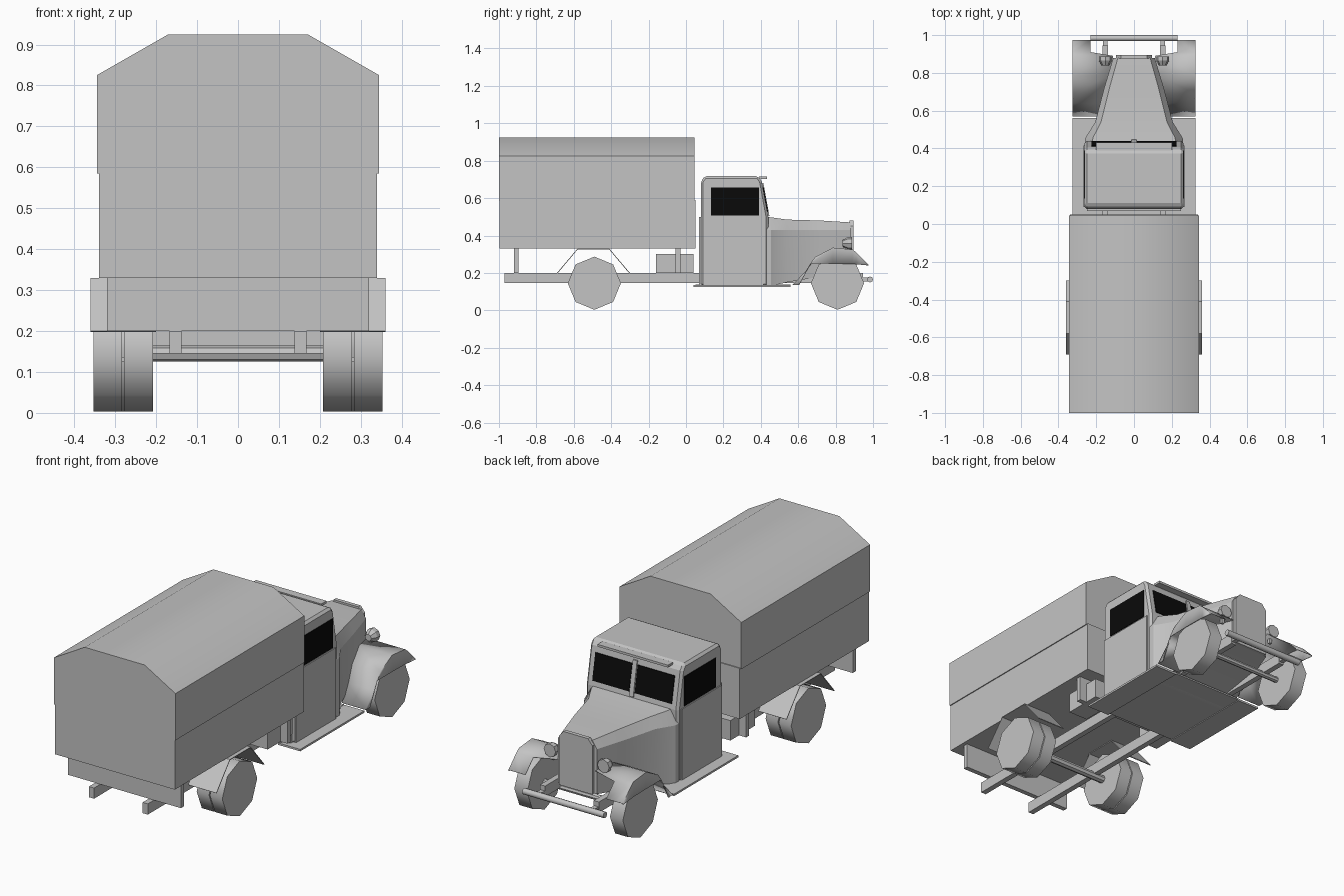
import bpy, bmesh, math
from mathutils import Vector

cube = bpy.data.objects.get("Cube")
if cube:
    bpy.data.objects.remove(cube, do_unlink=True)


def material(name, rgb):
    m = bpy.data.materials.new(name)
    m.use_nodes = True
    m.diffuse_color = (*rgb, 1)
    m.node_tree.nodes["Principled BSDF"].inputs["Base Color"].default_value = (*rgb, 1)
    return m


GREY = material("primer grey", (0.55, 0.55, 0.55))
BLACK = material("window black", (0.003, 0.003, 0.003))


def loft(name, rows, mat=GREY, solid=True, smooth=0):
    """Skin rows of points; solid closes each row into a ring and caps the ends."""
    bm = bmesh.new()
    grid = [[bm.verts.new(p) for p in row] for row in rows]
    n = len(rows[0])
    for a, b in zip(grid, grid[1:]):
        for i in range(n if solid else n - 1):
            j = (i + 1) % n
            bm.faces.new((a[i], a[j], b[j], b[i]))
    if solid:
        bm.faces.new(grid[0])
        bm.faces.new(grid[-1])
    bmesh.ops.recalc_face_normals(bm, faces=bm.faces)
    mesh = bpy.data.meshes.new(name)
    bm.to_mesh(mesh)
    bm.free()
    mesh.materials.append(mat)
    ob = bpy.data.objects.new(name, mesh)
    bpy.context.collection.objects.link(ob)
    if smooth:
        bpy.ops.object.select_all(action='DESELECT')
        ob.select_set(True)
        bpy.context.view_layer.objects.active = ob
        bpy.ops.object.shade_smooth_by_angle(angle=math.radians(smooth))
    return ob


def prism_x(name, yz, x0, x1, **kw):
    return loft(name, [[(x, y, z) for y, z in yz] for x in (x0, x1)], **kw)


def prism_y(name, xz, y0, y1, **kw):
    return loft(name, [[(x, y, z) for x, z in xz] for y in (y0, y1)], **kw)


def box(name, x0, x1, y0, y1, z0, z1, **kw):
    return prism_x(name, [(y0, z0), (y1, z0), (y1, z1), (y0, z1)], x0, x1, **kw)


def ring(cy, cz, r, n):
    return [(cy + r * math.sin(k * math.tau / n), cz + r * math.cos(k * math.tau / n)) for k in range(n)]


def symmetric(half):
    return half + [(-x, z) for x, z in reversed(half)]


def bevel(ob, width):
    mod = ob.modifiers.new("bevel", 'BEVEL')
    mod.width = width
    mod.segments = 1


def thicken(ob, t):
    ob.modifiers.new("thickness", 'SOLIDIFY').thickness = t


# Cargo body and canvas cover
prism_y("canvas_cover", symmetric([(0.345, 0.585), (0.345, 0.825), (0.17, 0.925)]),
        -1, 0.045, smooth=35)
box("cargo_bed", -0.34, 0.34, -0.998, 0.05, 0.33, 0.59)
box("rear_bed_support", -0.32, 0.32, -0.92, -0.895, 0.2, 0.33)
box("front_bed_support", -0.32, 0.32, -0.055, -0.03, 0.2, 0.33)

# Cab
cab = prism_x("cab", [(0.08, 0.13), (0.44, 0.13), (0.44, 0.5), (0.405, 0.69),
                      (0.385, 0.718), (0.1, 0.718), (0.08, 0.69)], -0.262, 0.262)
bevel(cab, 0.012)
box("cab_back_panel", -0.25, 0.25, 0.07, 0.085, 0.135, 0.5)
box("sun_visor", -0.2, 0.2, 0.39, 0.432, 0.703, 0.715)


def screen(name, x0, x1, z0, z1, t, mat):
    slope = lambda z: 0.44 - 0.184 * (z - 0.5)
    prism_x(name, [(slope(z0) - 0.002, z0), (slope(z0) + t, z0),
                   (slope(z1) + t, z1), (slope(z1) - 0.002, z1)], x0, x1, mat=mat)


screen("windscreen_pillar", -0.012, 0.012, 0.505, 0.68, 0.007, GREY)

# Bonnet and radiator
sections = [(0.43, 0.26, 0.13, 0.43, 0.50, 0.04), (0.455, 0.258, 0.13, 0.43, 0.497, 0.04),
            (0.54, 0.205, 0.15, 0.43, 0.485, 0.03), (0.72, 0.158, 0.18, 0.43, 0.48, 0.028),
            (0.88, 0.11, 0.2, 0.43, 0.47, 0.025)]
loft("bonnet", [[(x, y, z) for x, z in symmetric([(w, low), (w, side), (w - c, top)])]
                for y, w, low, side, top, c in sections], smooth=25)
prism_y("radiator", symmetric([(0.095, 0.2), (0.095, 0.45), (0.07, 0.48)]), 0.875, 0.895)

# Chassis
box("cab_floor", -0.21, 0.21, 0.05, 0.56, 0.13, 0.138)
prism_x("bumper", ring(0.984, 0.165, 0.016, 8), -0.23, 0.23, smooth=50)
prism_x("rear_axle", ring(-0.49, 0.145, 0.02, 8), -0.25, 0.25)
prism_x("front_axle", ring(0.81, 0.145, 0.015, 8), -0.26, 0.26)

# Front wing outline: y, z of crown, inner x, then y, z of the skirt edge
wing = [(0.975, 0.245, 0.23, 0.975, 0.24), (0.91, 0.31, 0.23, 0.91, 0.246),
        (0.89, 0.325, 0.11, 0.89, 0.248), (0.785, 0.335, 0.13, 0.785, 0.25),
        (0.69, 0.285, 0.15, 0.665, 0.25), (0.64, 0.21, 0.17, 0.635, 0.19),
        (0.57, 0.137, 0.19, 0.605, 0.135)]
rear_guard = [(-0.69, 0.2), (-0.58, 0.33), (-0.41, 0.33), (-0.30, 0.2)]

# Parts found on both sides
for side, s in (("right", -1), ("left", 1)):
    box(side + "_door", s * 0.25, s * 0.267, 0.09, 0.415, 0.135, 0.5)
    box(side + "_door_window", s * 0.26, s * 0.266, 0.135, 0.39, 0.507, 0.657, mat=BLACK)
    screen(side + "_windscreen", s * 0.016, s * 0.225, 0.525, 0.66, 0.004, BLACK)
    box(side + "_chassis_rail", s * 0.138, s * 0.167, -0.97, 0.945, 0.145, 0.2)
    box(side + "_bumper_bracket", s * 0.14, s * 0.165, 0.93, 0.98, 0.155, 0.175)
    box(side + "_running_board", s * 0.2, s * 0.325, 0.04, 0.56, 0.126, 0.136)
    box(side + "_side_tank", s * 0.17, s * 0.28, -0.16, 0.04, 0.2, 0.302)
    prism_x(side + "_front_wheel", ring(0.81, 0.145, 0.142, 8), s * 0.235, s * 0.308, smooth=50)
    for place, x in (("inner", 0.208), ("outer", 0.283)):
        prism_x(side + "_rear_wheel_" + place, ring(-0.49, 0.145, 0.142, 8),
                s * x, s * (x + 0.07), smooth=50)
    guard = loft(side + "_rear_mudguard", [[(s * x, y, z) for y, z in rear_guard]
                                           for x in (0.2, 0.36)], solid=False)
    thicken(guard, 0.004)
    fender = loft(side + "_front_wing", [[(s * xi, y, z), (s * 0.325, y, z), (s * 0.326, yl, zl)]
                                         for y, z, xi, yl, zl in wing], solid=False, smooth=50)
    thicken(fender, 0.004)
    # Headlamp bowl and its stalk
    loft(side + "_headlamp", [[(s * 0.152 + x, y, z) for x, z in ring(0, 0.358, r, 8)]
                              for y, r in ((0.838, 0.018), (0.865, 0.034), (0.888, 0.034))])
    box(side + "_headlamp_stalk", s * 0.145, s * 0.16, 0.85, 0.865, 0.3, 0.345)
